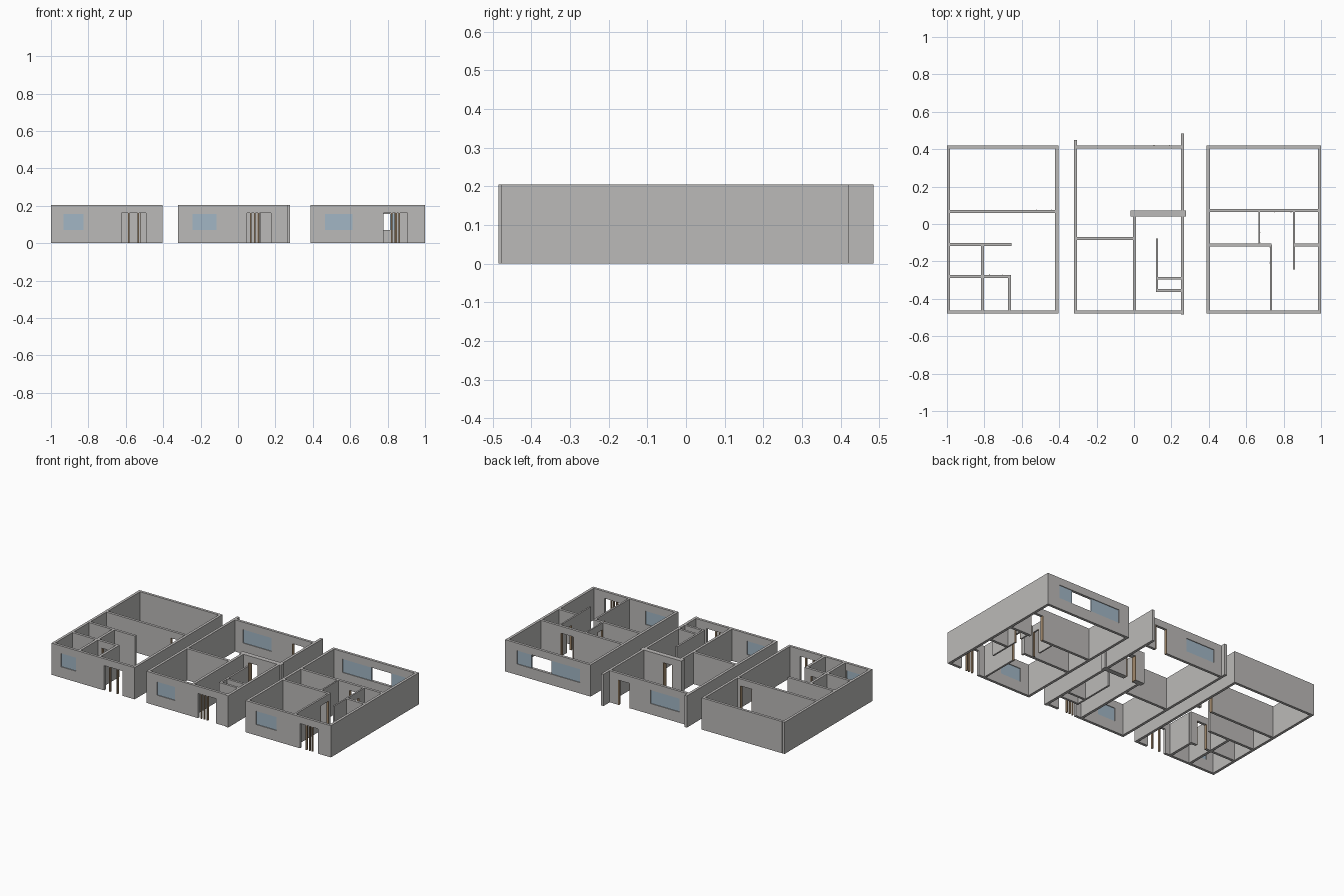
import bpy, bmesh

cube = bpy.data.objects.get("Cube")
if cube:
    bpy.data.objects.remove(cube)

H, DOOR, SILL, HEAD = 0.205, 0.16, 0.07, 0.157   # wall, door and window heights
T = 0.017                                        # usual wall thickness


def material(name, rgb):
    m = bpy.data.materials.new(name)
    m.use_nodes = True
    m.diffuse_color = (*rgb, 1)
    m.node_tree.nodes["Principled BSDF"].inputs["Base Color"].default_value = (*rgb, 1)
    return m


WALL = material("wall_grey", (0.50, 0.49, 0.48))
GLASS = material("window_glass", (0.36, 0.47, 0.56))
WOOD = material("door_wood", (0.36, 0.25, 0.15))


def boxes(name, parts, mat):
    """One object from boxes given as (low corner, high corner)."""
    bm = bmesh.new()
    for lo, hi in parts:
        made = bmesh.ops.create_cube(bm, size=1)["verts"]
        for v in made:
            v.co = [hi[i] if v.co[i] > 0 else lo[i] for i in range(3)]
    me = bpy.data.meshes.new(name)
    bm.to_mesh(me)
    bm.free()
    me.materials.append(mat)
    ob = bpy.data.objects.new(name, me)
    bpy.context.collection.objects.link(ob)


def wall(name, axis, pos, a, b, doors=(), windows=(), posts=(), t=T, frames=True):
    """Straight wall along an axis, with door and window openings.
    A window is (start, end, glazed spans)."""
    def piece(s, e, z0, z1, thick=t):
        lo, hi = (s, pos - thick / 2, z0), (e, pos + thick / 2, z1)
        if axis == "y":
            lo, hi = (lo[1], lo[0], z0), (hi[1], hi[0], z1)
        return lo, hi

    solid, glass, wood = [], [], []
    openings = [(s, e, 0, DOOR) for s, e in doors]
    openings += [(w[0], w[1], SILL, HEAD) for w in windows]
    at = a
    for s, e, z0, z1 in sorted(openings):
        solid.append(piece(at, s, 0, H))
        solid.append(piece(s, e, z1, H))
        if z0 > 0:
            solid.append(piece(s, e, 0, z0))
        at = e
    solid.append(piece(at, b, 0, H))
    for w in windows:
        glass += [piece(s, e, SILL, HEAD, 0.008) for s, e in w[2]]
    if frames:
        for s, e in doors:
            wood += [piece(s, s + 0.004, 0, DOOR, t + 0.002),
                     piece(e - 0.004, e, 0, DOOR, t + 0.002)]
    wood += [piece(p - 0.004, p + 0.004, 0, DOOR, 0.012) for p in posts]
    boxes(name, solid, WALL)
    if glass:
        boxes(name + "_glass", glass, GLASS)
    if wood:
        boxes(name + "_door_frame", wood, WOOD)


def pane(s, e):
    return (s, e, [(s, e)])


FRONT, BACK = -0.47, 0.412

# West unit: shell
wall("west_outer_wall", "y", -0.991, -0.478, 0.42)
wall("west_inner_side_wall", "y", -0.413, -0.478, 0.42)
wall("west_back_wall", "x", BACK, -0.983, -0.421)
wall("west_front_wall", "x", FRONT, -0.983, -0.421, [(-0.623, -0.492)],
     [pane(-0.933, -0.826)], [-0.585, -0.532], frames=False)
# West unit: rooms
wall("west_hall_wall", "x", 0.067, -0.983, -0.421, [(-0.525, -0.44)])
wall("west_bedroom_wall", "x", -0.11, -0.983, -0.655)
wall("west_closet_wall", "x", -0.28, -0.983, -0.657, [(-0.775, -0.7)])
wall("west_partition", "y", -0.81, -0.463, -0.118)
wall("west_entry_wall", "y", -0.665, -0.463, -0.288)

# Middle unit: shell, with side walls running past the back wall
wall("middle_west_wall", "y", -0.312, -0.478, 0.45)
wall("middle_east_wall", "y", 0.26, -0.485, 0.485)
wall("middle_back_wall", "x", BACK, -0.304, 0.252, [(0.105, 0.19)],
     [pane(-0.248, -0.042)])
wall("middle_front_wall", "x", FRONT, -0.304, 0.252, [(0.048, 0.176)],
     [pane(-0.243, -0.115)], [0.068, 0.09, 0.112], frames=False)
# Middle unit: rooms
wall("middle_thick_wall", "x", 0.056, -0.018, 0.278, [(0.045, 0.115)], t=0.032)
wall("middle_room_wall", "x", -0.077, -0.304, -0.005)
wall("middle_long_partition", "y", 0.003, -0.463, 0.04)
wall("middle_closet_side", "y", 0.123, -0.363, -0.077, t=0.012)
for label, y in (("rear", -0.29), ("front", -0.355)):
    wall("middle_closet_" + label, "x", y, 0.129, 0.252, t=0.015)

# East unit: shell
wall("east_inner_side_wall", "y", 0.397, -0.478, 0.42)
wall("east_outer_wall", "y", 0.991, -0.478, 0.42)
wall("east_back_wall", "x", BACK, 0.405, 0.983, [],
     [(0.464, 0.914, [(0.464, 0.671), (0.814, 0.914)])])
wall("east_front_wall", "x", FRONT, 0.405, 0.983, [(0.778, 0.906)],
     [pane(0.465, 0.612)], [0.822, 0.845, 0.862], frames=False)
# East unit: rooms
wall("east_hall_wall", "x", 0.072, 0.405, 0.983, [(0.75, 0.842)])
wall("east_room_wall", "x", -0.112, 0.405, 0.735)
wall("east_side_room_wall", "x", -0.112, 0.861, 0.983)
wall("east_long_partition", "y", 0.732, -0.463, -0.112, [(-0.21, -0.125)], t=0.012)
wall("east_short_partition", "y", 0.67, -0.104, 0.064, [(-0.1, -0.045)], t=0.009)
wall("east_thin_partition", "y", 0.855, -0.243, 0.064, [(-0.045, 0.01)], t=0.01)
